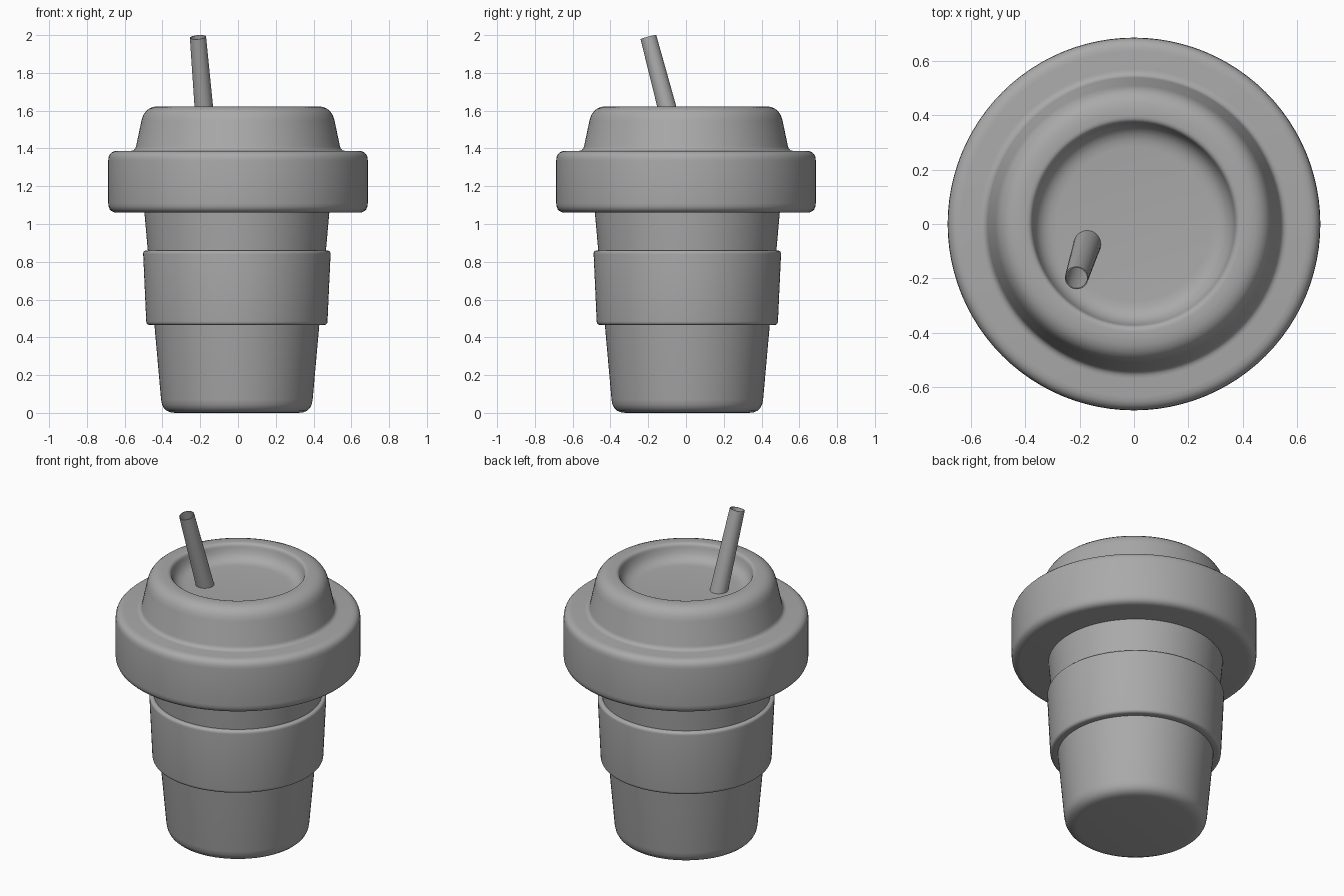
import bpy, bmesh, math
from mathutils import Vector

if "Cube" in bpy.data.objects:
    bpy.data.objects.remove(bpy.data.objects["Cube"])

SEGMENTS = 96

grey = bpy.data.materials.new("dark_grey")
grey.diffuse_color = (0.4, 0.4, 0.4, 1)
grey.use_nodes = True
grey.node_tree.nodes["Principled BSDF"].inputs["Base Color"].default_value = grey.diffuse_color


def rounded(points, steps=5):
    """Turn (radius, z, fillet) corners into a smooth list of profile points."""
    out = []
    for i, (r, z, f) in enumerate(points):
        p = Vector((r, z))
        if f == 0 or i in (0, len(points) - 1):
            out.append(p)
            continue
        a = p + (Vector(points[i - 1][:2]) - p).normalized() * f
        b = p + (Vector(points[i + 1][:2]) - p).normalized() * f
        for k in range(steps + 1):
            t = k / steps
            out.append(a * (1 - t) ** 2 + p * 2 * t * (1 - t) + b * t * t)
    return out


def lathe(name, corners, closed=False, segments=SEGMENTS, location=(0, 0, 0)):
    """Spin a rounded profile about the z axis."""
    bm = bmesh.new()
    verts = [bm.verts.new((p.x, 0, p.y)) for p in rounded(corners)]
    edges = [bm.edges.new(pair) for pair in zip(verts, verts[1:])]
    if closed:
        edges.append(bm.edges.new((verts[-1], verts[0])))
    bmesh.ops.spin(bm, geom=verts + edges, cent=(0, 0, 0), axis=(0, 0, 1),
                   angle=math.tau, steps=segments, use_merge=True)
    bmesh.ops.remove_doubles(bm, verts=bm.verts, dist=1e-5)
    bmesh.ops.recalc_face_normals(bm, faces=bm.faces)
    mesh = bpy.data.meshes.new(name)
    bm.to_mesh(mesh)
    bm.free()
    mesh.materials.append(grey)
    obj = bpy.data.objects.new(name, mesh)
    obj.location = location
    bpy.context.collection.objects.link(obj)
    bpy.ops.object.select_all(action='DESELECT')
    obj.select_set(True)
    bpy.context.view_layer.objects.active = obj
    bpy.ops.object.shade_smooth_by_angle(angle=math.radians(40))
    return obj


# Tapered cup body, reaching up inside the lid
CUP_CENTRE = (-0.006, 0.007, 0)
lathe("cup", [(0, 0, 0), (0.395, 0, 0.07), (0.493, 1.10, 0), (0, 1.10, 0)],
      location=CUP_CENTRE)

# Grip sleeve around the middle
lathe("sleeve", [(0.43, 0.465, 0), (0.479, 0.465, 0.02),
                 (0.497, 0.86, 0.02), (0.465, 0.86, 0)],
      closed=True, location=CUP_CENTRE)

# Lid: wide band, sloped dome and recessed top
lathe("lid", [(0, 1.06, 0), (0.687, 1.06, 0.05), (0.687, 1.387, 0.05),
              (0.545, 1.387, 0.025), (0.495, 1.623, 0.075), (0.378, 1.623, 0.02),
              (0.355, 1.525, 0.07), (0, 1.525, 0)])

# Leaning, slightly tapered hollow straw
start, end = Vector((-0.171, -0.07, 1.5)), Vector((-0.212, -0.199, 1.989))
axis = end - start
straw = lathe("straw", [(0.051, 0, 0), (0.043, axis.length, 0),
                        (0.039, axis.length, 0), (0.047, 0, 0)],
              closed=True, segments=32, location=start)
straw.rotation_mode = 'QUATERNION'
straw.rotation_quaternion = Vector((0, 0, 1)).rotation_difference(axis)
